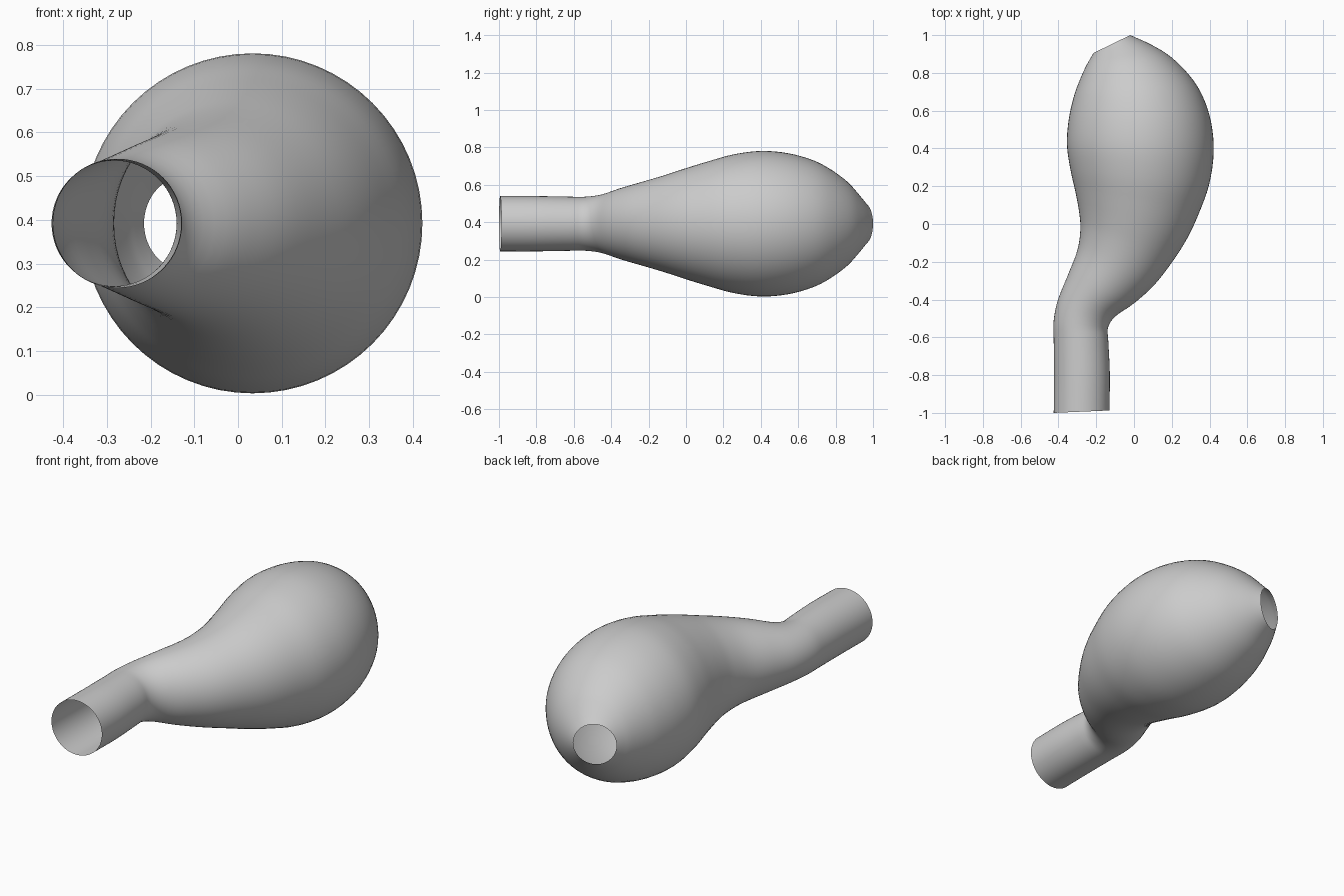
import bpy, bmesh, math
from mathutils import Vector

cube = bpy.data.objects.get("Cube")
if cube:
    bpy.data.objects.remove(cube, do_unlink=True)

# Single pale grey surface
grey = bpy.data.materials.new("pale_grey")
grey.use_nodes = True
colour = (0.6, 0.6, 0.6, 1)
grey.diffuse_color = colour
grey.node_tree.nodes["Principled BSDF"].inputs["Base Color"].default_value = colour

# Opposite wall points (x, y) of each round section, from neck to tail opening
SECTIONS = [
    ((-.425, -1.0), (-.13, -.987)),
    ((-.423, -.80), (-.128, -.79)),
    ((-.425, -.62), (-.136, -.62)),
    ((-.425, -.51), (-.138, -.55)),
    ((-.402, -.40), (-.10, -.49)),
    ((-.35, -.27), (0, -.42)),
    ((-.30, -.14), (.11, -.32)),
    ((-.284, -.03), (.21, -.19)),
    ((-.29, .06), (.285, -.07)),
    ((-.31, .17), (.345, .06)),
    ((-.337, .29), (.398, .21)),
    ((-.355, .42), (.422, .38)),
    ((-.346, .55), (.408, .54)),
    ((-.32, .67), (.362, .68)),
    ((-.29, .755), (.295, .785)),
    ((-.257, .83), (.195, .885)),
    ((-.235, .87), (.09, .95)),
    ((-.215, .905), (-.02, 1.0)),
]
SIDES, STEPS, MID_Z = 64, 4, 0.392


def smooth_path(points):
    """Pass a smooth curve through the points."""
    pts = [Vector((x, y, MID_Z)) for x, y in points]
    pts = [2 * pts[0] - pts[1]] + pts + [2 * pts[-1] - pts[-2]]
    path = []
    for a, b, c, d in zip(pts, pts[1:], pts[2:], pts[3:]):
        for i in range(STEPS):
            t = i / STEPS
            path.append(b + 0.5 * t * (c - a + t * (2 * a - 5 * b + 4 * c - d
                        + t * (3 * (b - c) + d - a))))
    return path + [pts[-2]]


# Hollow bulb with a bent neck, open at both ends
bm = bmesh.new()
rings = []
for left, right in zip(smooth_path([s[0] for s in SECTIONS]),
                       smooth_path([s[1] for s in SECTIONS])):
    centre, across = (left + right) / 2, (right - left) / 2
    up = Vector((0, 0, across.length))
    angles = [2 * math.pi * i / SIDES for i in range(SIDES)]
    rings.append([bm.verts.new(centre + across * math.cos(a) + up * math.sin(a))
                  for a in angles])
for near, far in zip(rings, rings[1:]):
    for i in range(SIDES):
        j = (i + 1) % SIDES
        bm.faces.new((near[i], near[j], far[j], far[i])).smooth = True

# Face the shell outward
bm.normal_update()
if sum(f.normal.z * (f.calc_center_median().z - MID_Z) for f in bm.faces) < 0:
    bmesh.ops.reverse_faces(bm, faces=bm.faces[:])

mesh = bpy.data.meshes.new("bulb_shell")
bm.to_mesh(mesh)
bm.free()
mesh.materials.append(grey)
shell = bpy.data.objects.new("bulb_shell", mesh)
bpy.context.collection.objects.link(shell)
